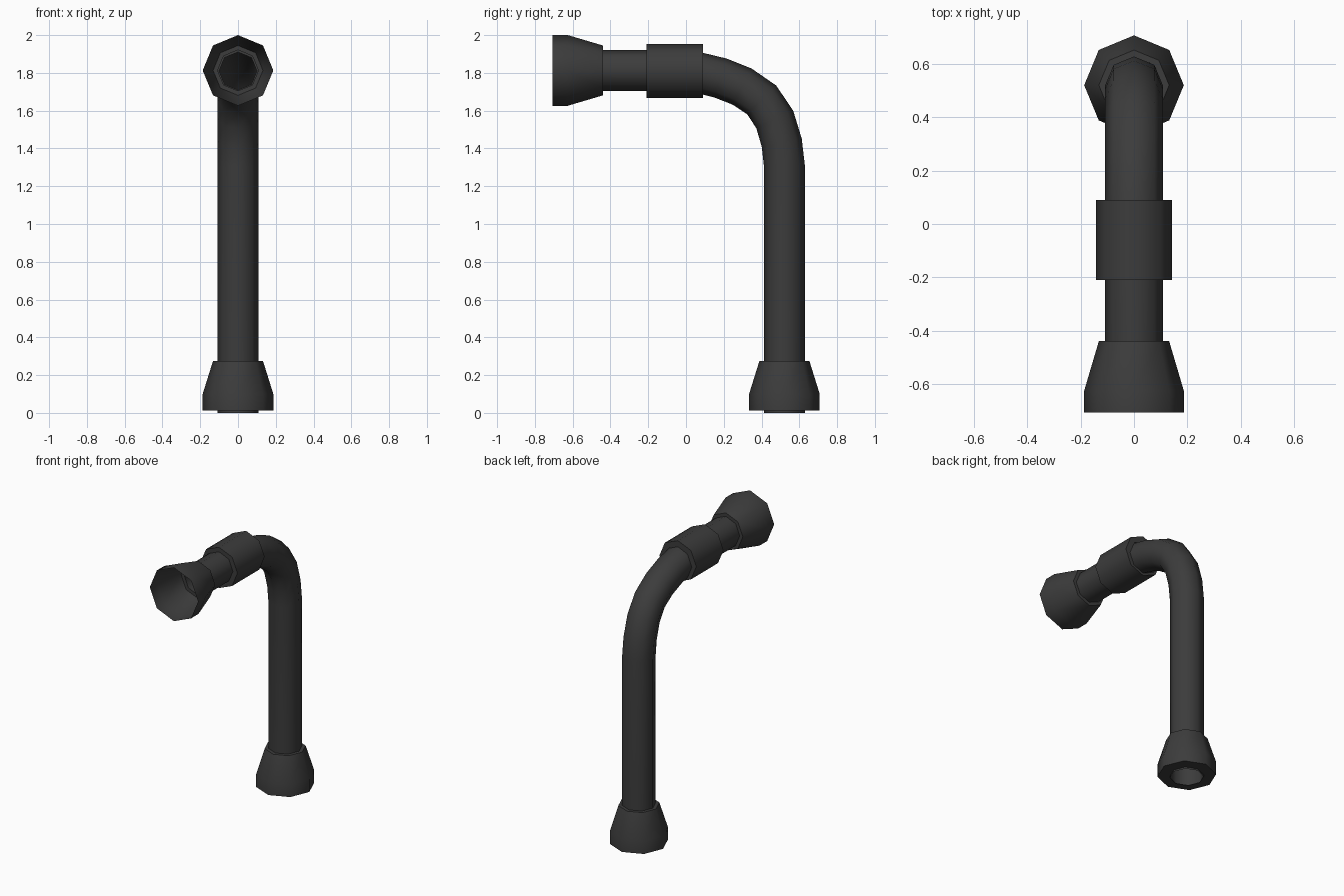
import bpy, bmesh, math
from mathutils import Vector

if "Cube" in bpy.data.objects:
    bpy.data.objects.remove(bpy.data.objects["Cube"])

SIDES = 8
mat = bpy.data.materials.new("dark_metal")
mat.diffuse_color = (0.045, 0.045, 0.045, 1)
mat.use_nodes = True
mat.node_tree.nodes["Principled BSDF"].inputs["Base Color"].default_value = mat.diffuse_color


def sweep(name, path, radii, tangents=None):
    """Skin octagonal rings along a path in the YZ plane (open ends)."""
    bm = bmesh.new()
    pts = [Vector((0, y, z)) for y, z in path]
    rings = []
    for i, p in enumerate(pts):
        if tangents:
            t = Vector((0, *tangents)).normalized()
        else:
            a = (p - pts[i - 1]).normalized() if i else Vector()
            b = (pts[i + 1] - p).normalized() if i < len(pts) - 1 else Vector()
            t = (a + b).normalized()
        u = Vector((1, 0, 0))
        v = t.cross(u)
        rings.append([bm.verts.new(p + radii[i] * (
            math.cos(k * math.tau / SIDES) * u + math.sin(k * math.tau / SIDES) * v))
            for k in range(SIDES)])
    for r, s in zip(rings, rings[1:]):
        for k in range(SIDES):
            j = (k + 1) % SIDES
            bm.faces.new((r[k], r[j], s[j], s[k]))
    me = bpy.data.meshes.new(name)
    bm.to_mesh(me)
    bm.free()
    ob = bpy.data.objects.new(name, me)
    bpy.context.collection.objects.link(ob)
    me.materials.append(mat)
    bpy.context.view_layer.objects.active = ob
    bpy.ops.object.select_all(action='DESELECT')
    ob.select_set(True)
    bpy.ops.object.shade_smooth_by_angle(angle=math.radians(50))
    return ob


R, Y, Z = 0.108, 0.521, 1.813

# Bent hollow pipe
path = [(Y, 0), (Y, 1.308), (0.507, 1.43), (0.47, 1.553), (0.401, 1.657),
        (0.296, 1.728), (0.182, 1.773), (0.03, 1.81), (-0.05, Z), (-0.44, Z)]
sweep("bent_pipe", path, [R] * len(path))

# Bottom flange: flat underside, short straight rim, taper, flat top
sweep("bottom_flange", [(Y, 0.012), (Y, 0.012), (Y, 0.10), (Y, 0.276), (Y, 0.276)],
      [R, 0.187, 0.187, 0.132, R], (0, 1))

# Open funnel at the spout, with a flat back ring around the pipe
sweep("spout_funnel", [(-0.44, Z), (-0.44, Z), (-0.626, Z), (-0.708, Z)],
      [R, 0.132, 0.187, 0.187], (-1, 0))

# Coupling collar
sweep("collar", [(0.09, 1.81), (0.09, 1.81), (-0.21, 1.81), (-0.21, 1.81)],
      [0.1, 0.143, 0.143, 0.1], (-1, 0))
